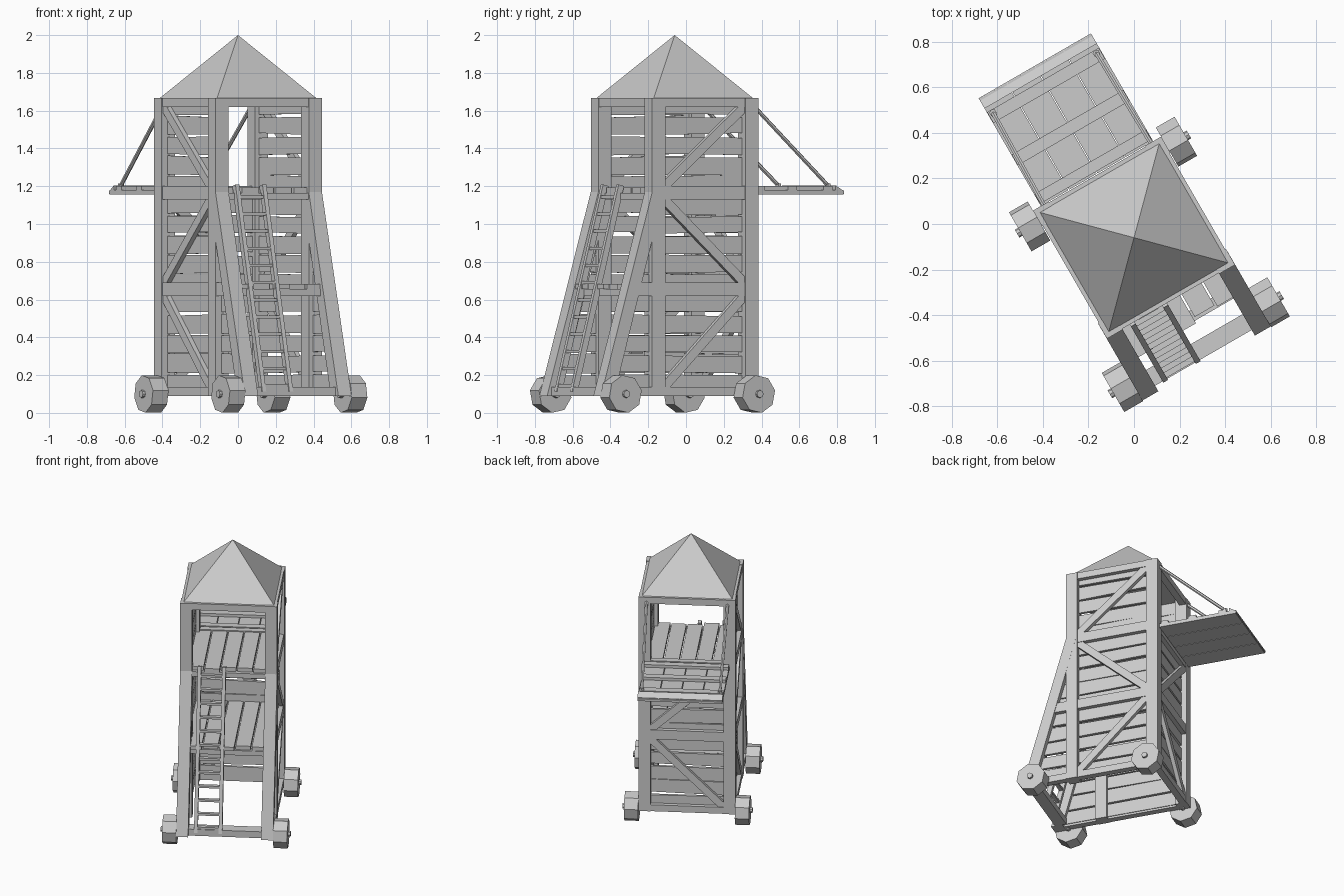
import bpy, bmesh, math, random
from mathutils import Matrix, Vector

random.seed(4)
if "Cube" in bpy.data.objects:
    bpy.data.objects.remove(bpy.data.objects["Cube"], do_unlink=True)

wood = bpy.data.materials.new("grey_wood")
wood.use_nodes = True
grey = (0.6, 0.6, 0.6, 1)
wood.diffuse_color = grey
wood.node_tree.nodes["Principled BSDF"].inputs["Base Color"].default_value = grey

# The tower is built square to its own axes, then turned 30 degrees
PLACE = Matrix.Translation((0, -0.06, 0)) @ Matrix.Rotation(math.radians(30), 4, 'Z')
H = 0.325          # half width of the tower
P = 0.08           # post thickness
LEVELS = [(0.09, 0.137), (0.62, 0.69), (1.13, 1.2), (1.62, 1.667)]   # beam heights
parts = {}


def part(name):
    return parts.setdefault(name, bmesh.new())


def prism(name, pts, axis, a, b):
    """Extrude a 2D outline (side, height) from a to b along x or y."""
    bm = part(name)
    def at(p, d):
        return (d, p[0], p[1]) if axis == 'x' else (p[0], d, p[1])
    lo = [bm.verts.new(at(p, a)) for p in pts]
    hi = [bm.verts.new(at(p, b)) for p in pts]
    bm.faces.new(lo)
    bm.faces.new(hi)
    for i in range(len(pts)):
        j = (i + 1) % len(pts)
        bm.faces.new((lo[i], lo[j], hi[j], hi[i]))


def box(name, x0, x1, y0, y1, z0, z1):
    prism(name, [(x0, z0), (x1, z0), (x1, z1), (x0, z1)], 'y', y0, y1)


def strip(p, q, w):
    """Outline of a straight board of width w from p to q."""
    p, q = Vector(p), Vector(q)
    d = (q - p).normalized()
    n = Vector((-d.y, d.x)) * w / 2
    return [p - n, q - n, q + n, p + n]


def rod(name, p, q, r, sides, spin=0.0):
    p, q = Vector(p), Vector(q)
    m = Matrix.Translation((p + q) / 2) @ (q - p).to_track_quat('Z', 'Y').to_matrix().to_4x4()
    bmesh.ops.create_cone(part(name), cap_ends=True, segments=sides, radius1=r, radius2=r,
                          depth=(q - p).length, matrix=m @ Matrix.Rotation(spin, 4, 'Z'))


def leg_y(z):
    """Front edge of the sloping legs at a given height."""
    return -H - max(0, 1.17 - z) * 0.29


def wobble():
    return random.uniform(-0.008, 0.008)


# Side frames, mirrored left and right
inner = H - P
for s in (-1, 1):
    out = s * H
    for y in (-H, H - P):
        prism("corner_posts", [(y, 0.09), (y + P, 0.09), (y + P, 1.668), (y, 1.668)],
              'x', out, s * (H - P))
    # Sloping front leg
    prism("sloping_legs", [(leg_y(1.17), 1.17), (leg_y(0.09), 0.09),
                           (leg_y(0.09) + P, 0.09), (-H + P * 0.9, 1.17)],
          'x', out * 1.002, s * (H - P))
    # Horizontal rails
    for i, (z0, z1) in enumerate(LEVELS):
        front = leg_y(z1) + 0.04 if i < 2 else -H + 0.02
        prism("side_rails", [(front, z0), (H - 0.02, z0), (H - 0.02, z1), (front, z1)],
              'x', s * (H - 0.004), s * (H - 0.05))
    # Zigzag braces
    for i in range(3):
        za, zb = LEVELS[i][1] - 0.01, LEVELS[i + 1][0] + 0.01
        ends = (zb, za) if i == 1 else (za, zb)
        prism("side_braces", strip((-inner - 0.01, ends[0]), (inner + 0.01, ends[1]), 0.05),
              'x', s * (H - 0.008), s * (H - 0.035))
    # Wall planks, running out to the sloping leg
    z = 0.11
    while z < 1.6:
        top = min(z + 0.093, 1.64)
        w = [wobble() for _ in range(4)]
        prism("side_planks", [(leg_y(z) + 0.03, z + w[0]), (H - 0.03, z + w[1]),
                              (H - 0.03, top + w[2]), (leg_y(top) + 0.03, top + w[3])],
              'x', s * (H - 0.035), s * (H - 0.055))
        z += 0.105

# Front and back cross rails
for z0, z1 in LEVELS:
    box("back_rails", -inner, inner, H - 0.05, H - 0.004, z0, z1)
box("front_top_rail", -inner, inner, -H + 0.004, -H + 0.05, *LEVELS[3])
box("front_floor_rail", -inner, inner, -H + 0.004, -H + 0.05, 1.13, 1.165)
box("front_middle_rail", -inner, inner, -0.45, -0.4, 0.62, 0.655)
box("front_base_rail", -inner, inner, -0.61, -0.53, *LEVELS[0])

# Back wall braces and planks
for i, side in ((0, -1), (1, 1)):
    za, zb = LEVELS[i][1] - 0.01, LEVELS[i + 1][0] + 0.01
    prism("back_braces", strip((side * (inner + 0.01), za), (-side * (inner + 0.01), zb), 0.05),
          'y', H - 0.008, H - 0.035)
for k in range(10):
    z = 0.11 + k * 0.105
    w = [wobble() for _ in range(4)]
    prism("back_planks", [(-0.28, z + w[0]), (0.28, z + w[1]),
                          (0.28, z + 0.093 + w[2]), (-0.28, z + 0.093 + w[3])],
          'y', H - 0.055, H - 0.035)

# Floors of five planks
for z, front in ((1.165, -0.31), (0.655, -0.45)):
    for k in range(5):
        x = -0.27 + k * 0.109
        box("floor_planks", x, x + 0.1, front + wobble() * 2, 0.275, z, z + 0.028)

# Drawbridge with cross battens and stay rods
for k in range(4):
    x = -0.285 + k * 0.1435
    box("drawbridge_planks", x, x + 0.1395, H, 0.868, 1.155, 1.18)
for y, w in ((0.335, 0.05), (0.53, 0.055), (0.745, 0.055)):
    box("drawbridge_battens", -0.283, 0.283, y, y + w, 1.18, 1.2)
prism("drawbridge_lip", [(0.82, 1.18), (0.872, 1.16), (0.872, 1.172), (0.82, 1.205)], 'x', -0.285, 0.285)
for s in (-1, 1):
    rod("stay_rods", (s * 0.262, 0.79, 1.2), (s * 0.272, 0.31, 1.64), 0.011, 6)
    rod("stay_pegs", (s * 0.262, 0.785, 1.175), (s * 0.262, 0.785, 1.215), 0.016, 6)

# Ladder
lad_low, lad_high = Vector((-0.6, 0.11)), Vector((-0.315, 1.205))
for x in (-0.195, -0.03):
    prism("ladder_rails", strip(lad_low, lad_high, 0.034), 'x', x - 0.012, x + 0.012)
for k in range(12):
    c = lad_low.lerp(lad_high, 0.03 + k * 0.083)
    box("ladder_rungs", -0.205, -0.02, c.x - 0.013, c.x + 0.013, c.y - 0.007, c.y + 0.009)

# Eight-sided wheels with hubs
for s in (-1, 1):
    for y in (-0.543, 0.272):
        rod("wheels", (s * 0.325, y, 0.1), (s * 0.42, y, 0.1), 0.101, 8, math.radians(11))
        rod("wheel_hubs", (s * 0.3, y, 0.1), (s * 0.436, y, 0.1), 0.02, 8)

# Pyramid roof
r = 0.305
bmesh.ops.create_cone(part("roof"), cap_ends=True, segments=4, radius1=r * math.sqrt(2), radius2=0,
                      depth=0.335, matrix=Matrix.Translation((0, 0, 1.8325)) @
                      Matrix.Rotation(math.radians(45), 4, 'Z'))

# Turn every part into an object
for name, bm in parts.items():
    bmesh.ops.transform(bm, matrix=PLACE, verts=bm.verts)
    bmesh.ops.recalc_face_normals(bm, faces=bm.faces)
    mesh = bpy.data.meshes.new(name)
    bm.to_mesh(mesh)
    bm.free()
    mesh.materials.append(wood)
    bpy.context.collection.objects.link(bpy.data.objects.new(name, mesh))
